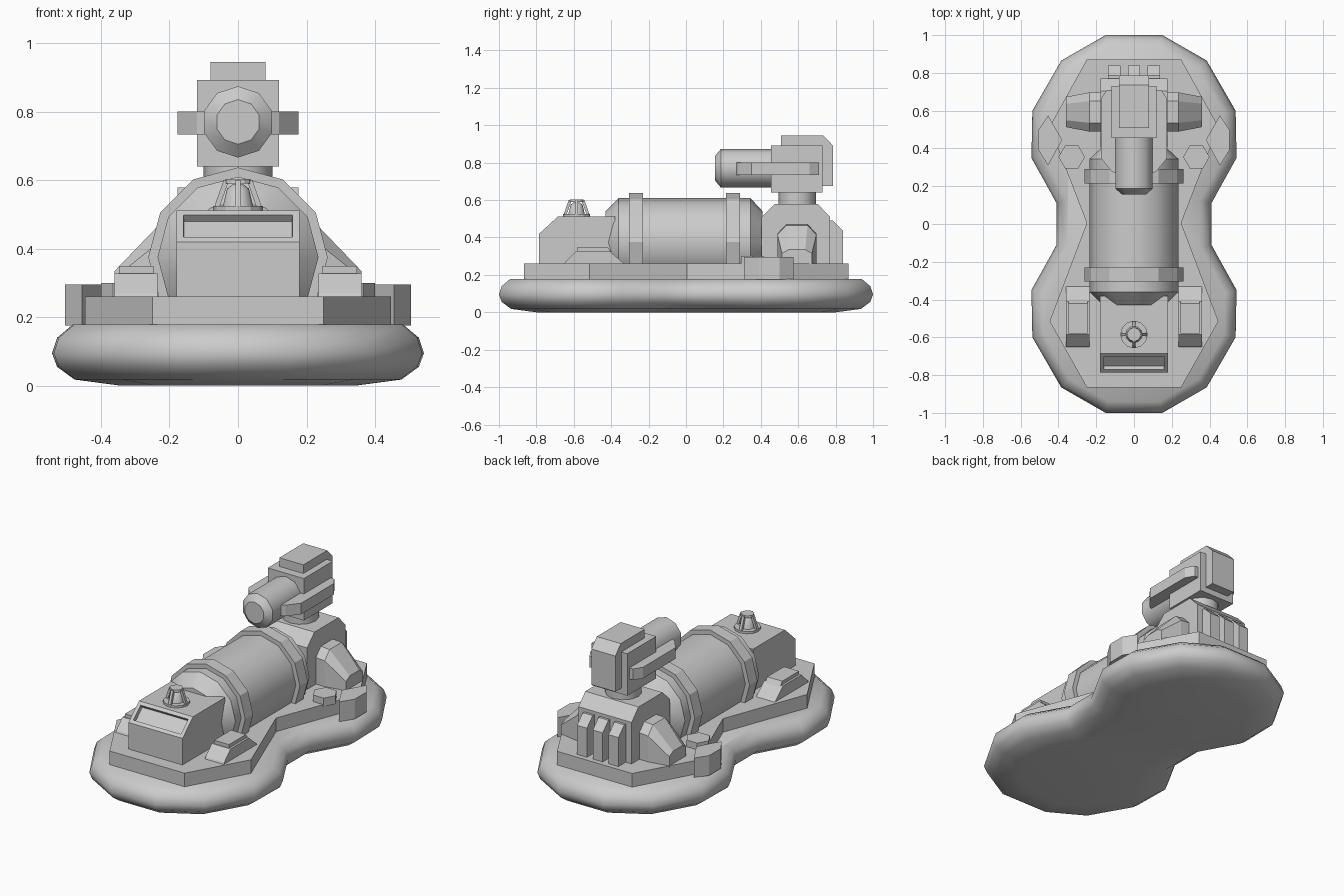
import bpy, bmesh, math
from mathutils import Vector

if "Cube" in bpy.data.objects:
    bpy.data.objects.remove(bpy.data.objects["Cube"])


def finish(name, bm, smooth=None):
    bmesh.ops.recalc_face_normals(bm, faces=bm.faces)
    me = bpy.data.meshes.new(name)
    bm.to_mesh(me)
    bm.free()
    ob = bpy.data.objects.new(name, me)
    bpy.context.collection.objects.link(ob)
    if smooth:
        bpy.ops.object.select_all(action='DESELECT')
        ob.select_set(True)
        bpy.context.view_layer.objects.active = ob
        bpy.ops.object.shade_smooth_by_angle(angle=math.radians(smooth))
    return ob


def loft(name, rings, smooth=None, mirror=False):
    """Skin a list of equal-length point rings and cap both ends."""
    bm = bmesh.new()
    for sign in ((1, -1) if mirror else (1,)):
        vs = [[bm.verts.new((p[0] * sign, p[1], p[2])) for p in r] for r in rings]
        n = len(vs[0])
        for a, b in zip(vs, vs[1:]):
            for i in range(n):
                bm.faces.new((a[i], a[(i + 1) % n], b[(i + 1) % n], b[i]))
        bm.faces.new(vs[0])
        bm.faces.new(vs[-1])
    return finish(name, bm, smooth)


def prism_z(name, pts, z0, z1, mirror=False):
    return loft(name, [[(x, y, z) for x, y in pts] for z in (z0, z1)], mirror=mirror)


def prism_x(name, pts, x0, x1, mirror=False):
    return loft(name, [[(x, y, z) for y, z in pts] for x in (x0, x1)], mirror=mirror)


def lathe_y(name, prof, n, zc, smooth=None):
    """Rings (y, radius) around a y-parallel axis at height zc."""
    ang = [2 * math.pi * i / n for i in range(n)]
    return loft(name, [[(r * math.sin(a), y, zc + r * math.cos(a)) for a in ang]
                       for y, r in prof], smooth)


def lathe_z(name, prof, n, c, smooth=None, mirror=False):
    ang = [2 * math.pi * i / n for i in range(n)]
    return loft(name, [[(c[0] + r * math.cos(a), c[1] + r * math.sin(a), z) for a in ang]
                       for z, r in prof], smooth, mirror)


def inset(pts, d):
    """Offset a counter-clockwise outline inwards by d."""
    out, n = [], len(pts)
    for i in range(n):
        p, a, b = (Vector(pts[j % n]) for j in (i, i - 1, i + 1))
        e, f = (p - a).normalized(), (b - p).normalized()
        n1, n2 = Vector((-e.y, e.x)), Vector((-f.y, f.x))
        out.append(p + (n1 + n2) * d / (1 + n1.dot(n2)))
    return out


def four_way(q):
    """Mirror a first-quadrant outline (listed from low y to high y) around both axes."""
    r = q + [(-x, y) for x, y in reversed(q)]
    return r + [(-x, -y) for x, y in r if (x, -y) not in r]


# inflated skirt
outline = four_way([(.41, .11), (.543, .35), (.538, .60), (.385, .865), (.15, 1.0)])
loft('skirt', [[(p.x, p.y, z) for p in inset(outline, d)] for z, d in
               ((0, .2), (.018, .065), (.055, .015), (.095, 0), (.14, .015), (.178, .06))], 55)

# deck
prism_z('deck', [(.25, -.865), (.447, -.515), (.25, .005), (.447, .515), (.25, .87),
                 (-.25, .87), (-.447, .515), (-.25, .005), (-.447, -.515), (-.25, -.865)],
        .15, .26)
prism_z('side_pods', [(.455, .31), (.505, .39), (.505, .50), (.455, .575), (.38, .445)],
        .175, .295, True)
lathe_z('hex_caps', [(.25, .07), (.30, .07)], 6, (.33, .355), mirror=True)

# front vents on the deck
prism_x('vent_bodies', [(-.655, .25), (-.645, .27), (-.585, .328), (-.41, .328), (-.325, .255)],
        .235, .36, True)
prism_x('vent_caps', [(-.58, .32), (-.58, .349), (-.42, .349), (-.40, .32)], .247, .347, True)

# nose box with recessed slot
nose = prism_x('nose_box', [(-.785, .25), (-.785, .42), (-.685, .512), (-.38, .512), (-.38, .25)],
               -.18, .18)
bm = bmesh.new()
bm.from_mesh(nose.data)
slope = [f for f in bm.faces if f.normal.y < -.3 and f.normal.z > .3]
bmesh.ops.inset_individual(bm, faces=slope, thickness=.03)
bmesh.ops.inset_individual(bm, faces=slope, thickness=.001, depth=-.025)
bm.to_mesh(nose.data)
bm.free()

# beacon with cage
by = -.585
lathe_z('beacon_base', [(.505, .073), (.525, .073)], 12, (0, by))
lathe_z('beacon_lamp', [(.52, .045), (.575, .032), (.588, .015)], 12, (0, by), 40)
lathe_z('beacon_top', [(.59, .038), (.603, .036)], 12, (0, by))
for i in range(4):
    bar = loft('beacon_bar', [[(r + dx, dy, z) for dx, dy in
                               ((-.008, -.008), (.008, -.008), (.008, .008), (-.008, .008))]
                              for r, z in ((.064, .515), (.034, .60))])
    bar.location = (0, by, 0)
    bar.rotation_euler.z = i * math.pi / 2

# tank and its bands
lathe_y('tank', [(-.43, .165), (-.36, .235), (.345, .235), (.41, .165)], 12, .375, 35)
for y0, y1 in ((-.305, -.23), (.215, .29)):
    lathe_y('tank_band', [(y0, .262), (y1, .262)], 12, .375)

# rear tower, side buttresses, back fins
prism_x('tower', [(.405, .25), (.405, .51), (.475, .578), (.705, .578), (.77, .51), (.77, .25)],
        -.177, .177)
sections = []
for x, h, top, sh in ((.12, .104, .475, .05), (.235, .104, .465, .05), (.36, .08, .335, .02)):
    sections.append([(x, .593 + u, z) for u, z in
                     ((-h, .25), (-h, top - sh), (-h * .55, top), (h * .55, top),
                      (h, top - sh), (h, .25))])
loft('buttresses', sections, mirror=True)
for x in (-.105, 0, .105):
    prism_x('back_fin', [(.74, .25), (.74, .49), (.785, .49), (.84, .435), (.84, .25)],
            x - .033, x + .033)

# turret neck, head and wrap-over plate
lathe_z('neck', [(.56, .1), (.66, .1)], 12, (0, .595), 35)
prism_x('head', [(.455, .64), (.455, .893), (.73, .893), (.73, .64)], -.12, .12)
prism_x('head_plate', [(.507, .88), (.507, .945), (.735, .945), (.787, .89), (.787, .675),
                       (.72, .675), (.72, .88)], -.08, .08)

# barrel and side rails
lathe_y('barrel', [(.155, .065), (.187, .104), (.47, .104)], 10, .77, 40)
prism_z('side_rails', [(.09, .265), (.12, .28), (.176, .35), (.176, .66), (.145, .71), (.09, .71)],
        .733, .80, True)
